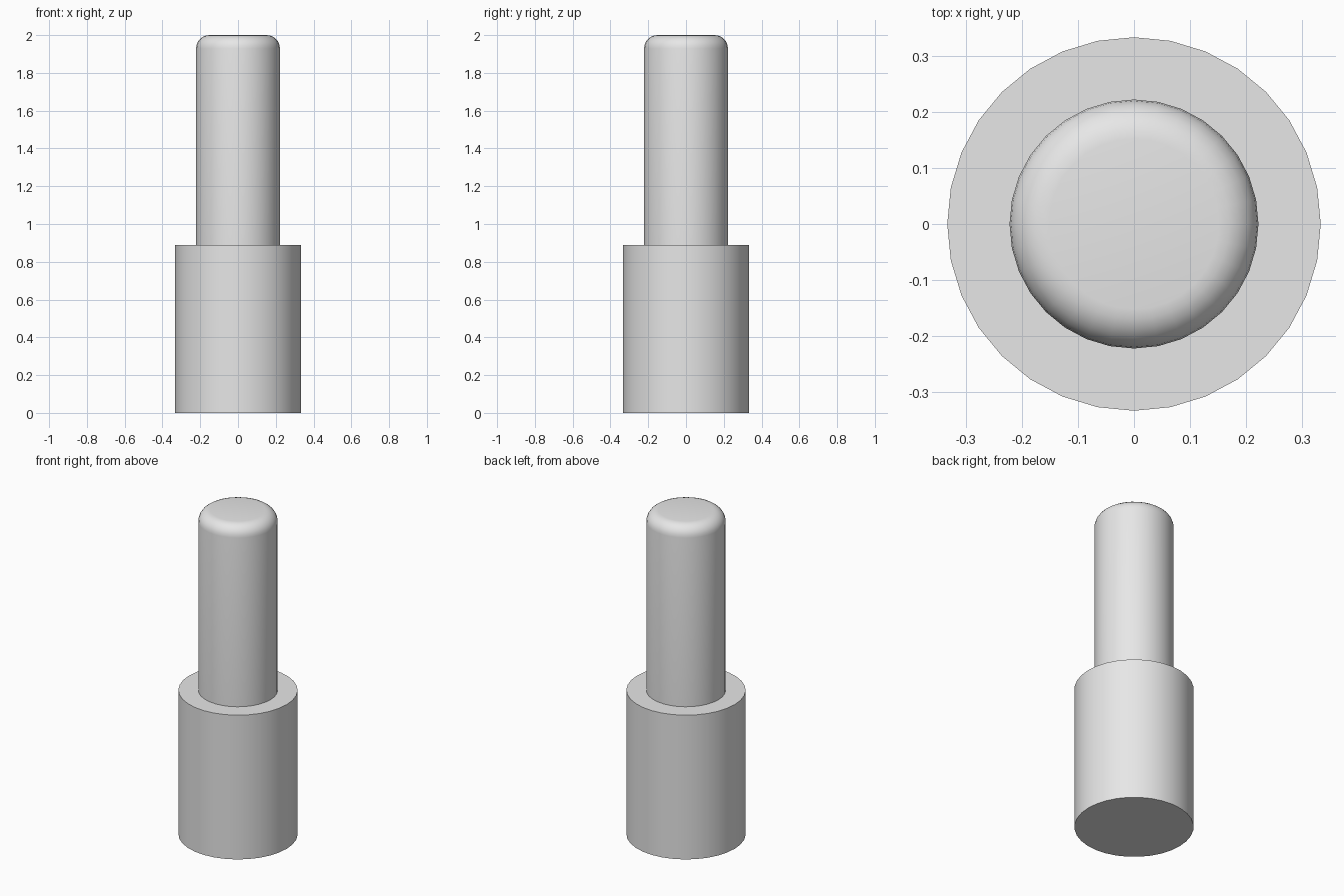
import bpy
import math

if "Cube" in bpy.data.objects:
    bpy.data.objects.remove(bpy.data.objects["Cube"])

SIDES = 32

grey = bpy.data.materials.new("plain grey")
grey.diffuse_color = (0.8, 0.8, 0.8, 1.0)
grey.use_nodes = True
grey.node_tree.nodes["Principled BSDF"].inputs["Base Color"].default_value = grey.diffuse_color


def cylinder(name, radius, bottom, top):
    bpy.ops.mesh.primitive_cylinder_add(
        vertices=SIDES, radius=radius, depth=top - bottom,
        location=(0, 0, (bottom + top) / 2))
    obj = bpy.context.object
    obj.name = name
    obj.data.materials.append(grey)
    return obj


# Wide base
base = cylinder("base", 0.333, 0.0, 0.889)
bpy.ops.object.shade_smooth_by_angle(angle=math.radians(30))

# Narrow pin with a rounded top rim
pin = cylinder("pin", 0.222, 0.889, 2.0)
weights = pin.data.attributes.new("bevel_weight_edge", 'FLOAT', 'EDGE')
for edge in pin.data.edges:
    if all(pin.data.vertices[v].co.z > 0 for v in edge.vertices):
        weights.data[edge.index].value = 1.0
bevel = pin.modifiers.new("rounded rim", 'BEVEL')
bevel.limit_method = 'WEIGHT'
bevel.width = 0.07
bevel.segments = 6
bpy.ops.object.modifier_apply(modifier=bevel.name)
bpy.ops.object.shade_smooth_by_angle(angle=math.radians(30))
